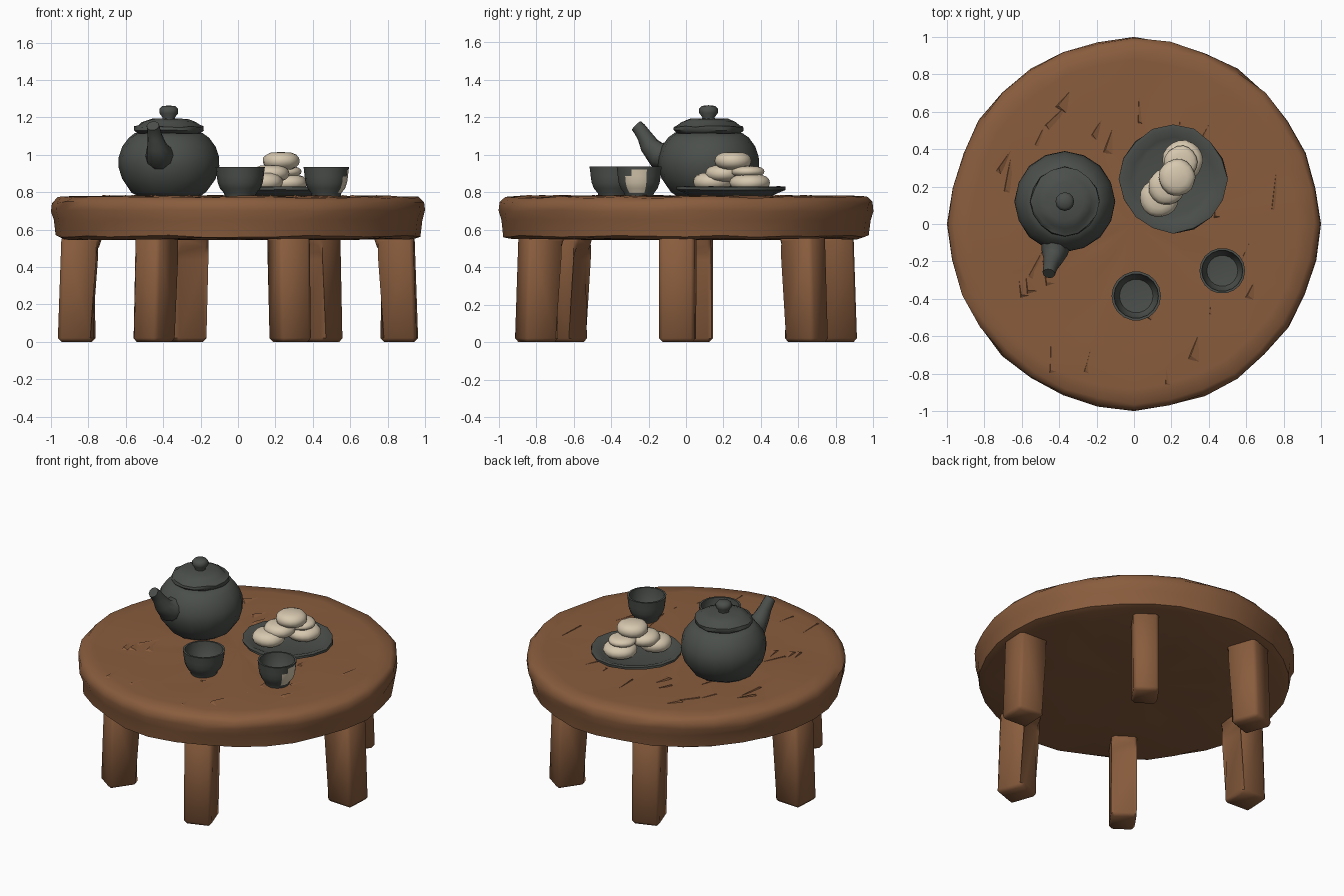
import bpy, bmesh, math, random
from mathutils import Vector

if "Cube" in bpy.data.objects:
    bpy.data.objects.remove(bpy.data.objects["Cube"])

random.seed(4)


def material(name, rgb):
    m = bpy.data.materials.new(name)
    m.diffuse_color = (*rgb, 1)
    m.use_nodes = True
    m.node_tree.nodes["Principled BSDF"].inputs["Base Color"].default_value = m.diffuse_color
    return m


WOOD = material("warm_wood", (0.25, 0.108, 0.047))
CLAY = material("dark_clay", (0.070, 0.078, 0.070))
DOUGH = material("pale_dough", (0.68, 0.58, 0.43))


def finish(name, bm, mats, angle=40):
    bmesh.ops.recalc_face_normals(bm, faces=bm.faces[:])
    me = bpy.data.meshes.new(name)
    bm.to_mesh(me)
    bm.free()
    ob = bpy.data.objects.new(name, me)
    bpy.context.collection.objects.link(ob)
    for m in mats:
        me.materials.append(m)
    bpy.ops.object.select_all(action='DESELECT')
    ob.select_set(True)
    bpy.context.view_layer.objects.active = ob
    bpy.ops.object.shade_smooth_by_angle(angle=math.radians(angle))
    return ob


def skin(bm, rings):
    """Bridge neighbouring rings; a one-vertex ring is a pole."""
    for a, b in zip(rings, rings[1:]):
        n = max(len(a), len(b))
        for i in range(n):
            j = (i + 1) % n
            if len(a) == 1:
                bm.faces.new((a[0], b[i], b[j]))
            elif len(b) == 1:
                bm.faces.new((a[i], a[j], b[0]))
            else:
                bm.faces.new((a[i], a[j], b[j], b[i]))


def lathe(profile, segs, loc=(0, 0), jr=0.0, jz=0.0):
    """Revolve (radius, z) points, with a little hand-carved wobble."""
    bm = bmesh.new()
    rings = []
    for r, z in profile:
        ring = []
        for i in range(segs if r > 0 else 1):
            a = math.tau * i / segs
            rr = r - random.uniform(0, jr) * (0 if i % (segs // 4) == 0 else 1)
            ring.append(bm.verts.new((loc[0] + rr * math.cos(a), loc[1] + rr * math.sin(a),
                                      z + random.uniform(-jz, jz))))
        rings.append(ring)
    skin(bm, rings)
    return bm


# Round table top with an uneven carved surface
top = [(0, 0.55), (0.5, 0.55), (0.93, 0.55), (0.975, 0.565), (0.985, 0.65), (1.0, 0.70),
       (0.995, 0.745), (0.965, 0.772), (0.88, 0.776), (0.68, 0.778), (0.45, 0.778),
       (0.22, 0.78), (0, 0.78)]
finish("table_top", lathe(top, 32, jr=0.015, jz=0.006), [WOOD], 50)

# Long triangular carving chips on the table surface
bm = bmesh.new()
for k in range(26):
    a, r = random.uniform(0, math.tau), random.uniform(0.45, 0.82)
    c = Vector((r * math.cos(a), r * math.sin(a), 0.774))
    d = random.uniform(0.9, 1.9)
    u = Vector((math.cos(d), math.sin(d), 0))
    v = Vector((-u.y, u.x, 0))
    length, width = random.uniform(0.06, 0.13), random.uniform(0.015, 0.035)
    base = [bm.verts.new(c + p) for p in (u * length, -u * length + v * width, -u * length - v * width)]
    peak = bm.verts.new(c - u * length * 0.8 + v * width * 0.7 + Vector((0, 0, 0.011)))
    bm.faces.new(base)
    for i in range(3):
        bm.faces.new((base[i], base[(i + 1) % 3], peak))
finish("carved_chips", bm, [WOOD], 20)


# Six chunky legs, flared inwards where they meet the top
LEG = [(0.095, 0), (0.075, 0.57), (-0.135, 0.57), (-0.13, 0.53), (-0.092, 0.46), (-0.10, 0)]


def leg(name, x, y, width):
    bm = bmesh.new()
    out = Vector((x, y, 0)).normalized()
    side = Vector((-out.y, out.x, 0))
    loops = [[bm.verts.new(Vector((x, y, z)) + out * u + side * s * width / 2) for u, z in LEG]
             for s in (-1, 1)]
    skin(bm, loops)
    for l in loops:
        bm.faces.new(l)
    bmesh.ops.bevel(bm, geom=bm.edges[:], offset=0.02, segments=1, affect='EDGES')
    finish(name, bm, [WOOD], 50)


for s, tag in ((1, "a"), (-1, "b")):
    leg("side_leg_" + tag, 0.865 * s, -0.045 * s, 0.19)
    leg("wide_leg_" + tag, 0.45 * s, 0.645 * s, 0.16)
    leg("narrow_leg_" + tag, 0.28 * s, -0.80 * s, 0.18)

# Teapot body, lid and knob
POT = (-0.37, 0.12)
body = [(0, 0.775), (0.16, 0.775), (0.20, 0.80), (0.25, 0.87), (0.27, 0.94), (0.268, 0.99),
        (0.25, 1.045), (0.215, 1.09), (0.18, 1.115), (0, 1.115)]
finish("teapot_body", lathe(body, 16, POT, 0.004, 0.003), [CLAY], 50)
lid = [(0, 1.10), (0.165, 1.11), (0.187, 1.13), (0.185, 1.15), (0.168, 1.155), (0.145, 1.175),
       (0.105, 1.19), (0, 1.195)]
finish("teapot_lid", lathe(lid, 16, POT, 0.012, 0.004), [CLAY], 50)
knob = [(0, 1.18), (0.035, 1.18), (0.033, 1.20), (0.05, 1.222), (0.05, 1.245), (0.035, 1.26), (0, 1.264)]
finish("teapot_knob", lathe(knob, 12, POT), [CLAY], 60)

# Curved teapot spout: x, y, z, radius along the path
path = [(-0.41, -0.06, 0.99, 0.09), (-0.425, -0.155, 1.00, 0.07), (-0.435, -0.195, 1.05, 0.052),
        (-0.445, -0.222, 1.10, 0.04), (-0.452, -0.25, 1.14, 0.036), (-0.455, -0.265, 1.155, 0.034)]
bm = bmesh.new()
rings = []
pts = [Vector(p[:3]) for p in path]
for i, p in enumerate(pts):
    t = (pts[min(i + 1, len(pts) - 1)] - pts[max(i - 1, 0)]).normalized()
    right = t.cross(Vector((0, 0, 1))).normalized()
    up = right.cross(t)
    rings.append([bm.verts.new(p + path[i][3] * (right * math.cos(a) + up * math.sin(a)))
                  for a in (math.tau * k / 10 for k in range(10))])
skin(bm, rings)
bm.faces.new(rings[0])
bm.faces.new(rings[-1])
finish("teapot_spout", bm, [CLAY], 50)

# Shallow plate
plate = [(0, 0.775), (0.21, 0.775), (0.25, 0.795), (0.292, 0.812), (0.292, 0.828), (0.27, 0.83),
         (0.225, 0.812), (0.20, 0.805), (0, 0.803)]
finish("plate", lathe(plate, 16, (0.21, 0.24), 0.012, 0.002), [CLAY], 40)

# Pile of soft flattened buns: x, y, z, radius, half height
BUNS = [(0.135, 0.14, 0.855, 0.105, 0.05), (0.175, 0.20, 0.90, 0.10, 0.045),
        (0.26, 0.34, 0.85, 0.11, 0.047), (0.25, 0.33, 0.91, 0.09, 0.03),
        (0.23, 0.25, 0.967, 0.10, 0.048)]
for n, (x, y, z, r, h) in enumerate(BUNS):
    prof = []
    for k in range(9):
        a = -math.pi / 2 + math.pi * k / 8
        c = 0 if k in (0, 8) else r * math.cos(a) ** 0.6
        prof.append((c, z + h * math.sin(a)))
    finish("bun_%d" % (n + 1), lathe(prof, 18, (x, y), 0.004), [DOUGH], 80)


# Two hollow cups
def cup(name, x, y, r, patch=False):
    prof = [(0, 0.775), (0.62, 0.775), (0.66, 0.795), (0.82, 0.82), (0.91, 0.85), (0.95, 0.885),
            (0.98, 0.92), (1.0, 0.936), (0.90, 0.936), (0.86, 0.88), (0.68, 0.835), (0, 0.825)]
    bm = lathe([(p * r, z) for p, z in prof], 18, (x, y))
    if patch:
        # Bare worn patch on the outer wall
        for f in bm.faces:
            c = f.calc_center_median()
            ang = math.degrees(math.atan2(c.y - y, c.x - x))
            low = -45 if c.z < 0.89 else -25
            outer = math.hypot(c.x - x, c.y - y) > 0.70 * r
            if outer and 0.805 < c.z < 0.925 and low < ang < 15 and not (c.z > 0.85 and math.hypot(c.x - x, c.y - y) < 0.88 * r):
                f.material_index = 1
    finish(name, bm, [CLAY, DOUGH], 40)


cup("front_cup", 0.012, -0.385, 0.132)
cup("patched_cup", 0.472, -0.25, 0.122, True)
